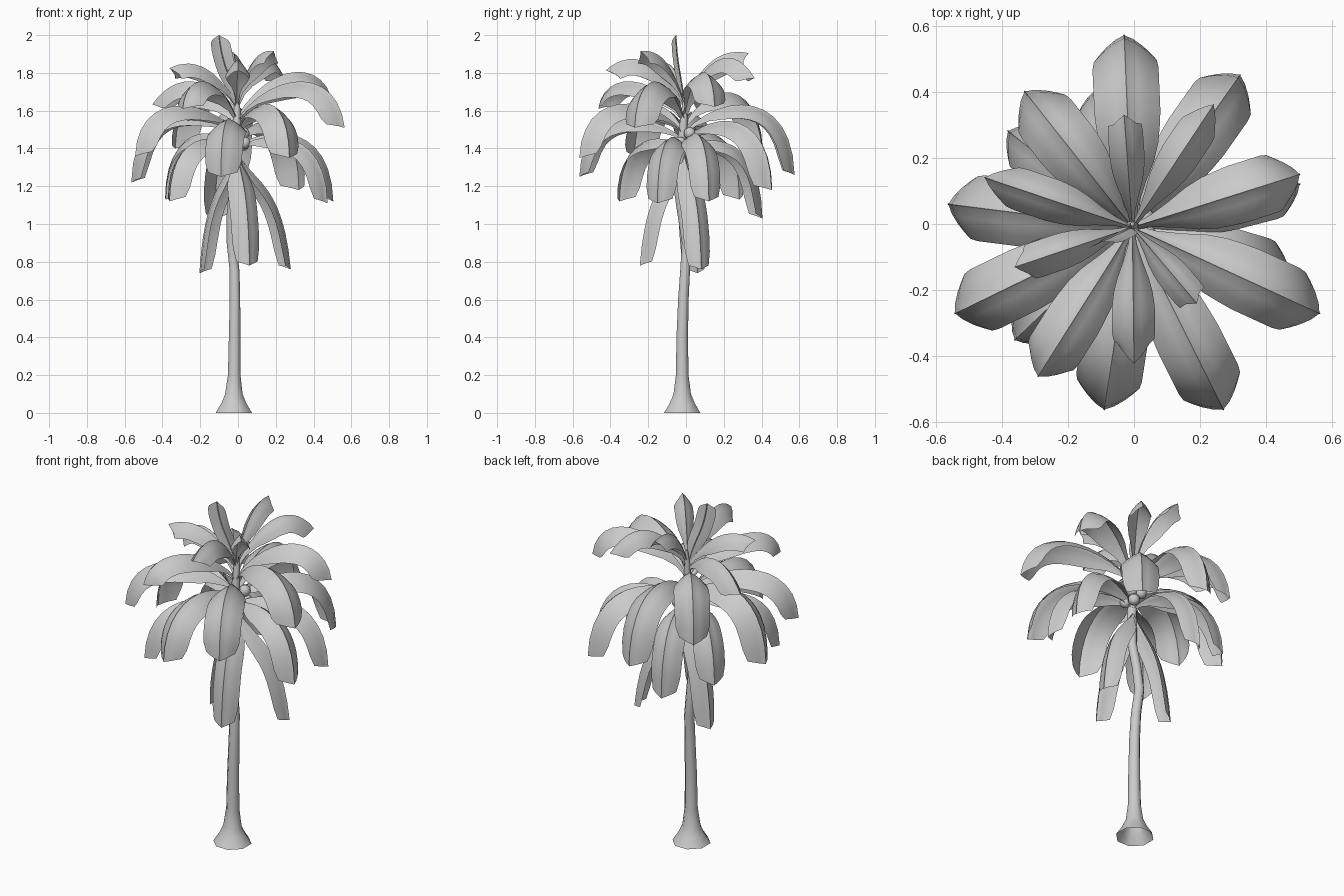
import bpy, bmesh, math
from mathutils import Vector

if "Cube" in bpy.data.objects:
    bpy.data.objects.remove(bpy.data.objects["Cube"])


def finish(bm, name):
    bmesh.ops.recalc_face_normals(bm, faces=bm.faces)
    me = bpy.data.meshes.new(name)
    bm.to_mesh(me)
    bm.free()
    ob = bpy.data.objects.new(name, me)
    bpy.context.collection.objects.link(ob)
    return ob


def skin(bm, rows, closed=False):
    for a, b in zip(rows, rows[1:]):
        n = len(a)
        for i in range(n if closed else n - 1):
            j = (i + 1) % n
            bm.faces.new((a[i], a[j], b[j], b[i]))


# trunk: flared eight-sided foot, open below, with a bent stem (x, y, z, radius)
def trunk():
    path = [(-.022, -.02, 0, .104), (-.022, -.02, .05, .072), (-.022, -.02, .1, .05),
            (-.02, -.02, .2, .036), (-.018, -.02, .4, .033), (-.016, -.014, .6, .03),
            (-.018, -.005, .75, .028), (-.035, .003, .9, .027), (-.035, -.02, 1.05, .027),
            (-.022, -.042, 1.2, .027), (-.01, -.03, 1.35, .028), (-.005, -.015, 1.5, .025),
            (-.005, -.005, 1.62, .018), (-.005, 0, 1.72, .006)]
    bm = bmesh.new()
    rows = []
    for x, y, z, r in path:
        rows.append([bm.verts.new((x + r * math.cos(k * math.pi / 4 + .39),
                                   y + r * math.sin(k * math.pi / 4 + .39), z)) for k in range(8)])
    skin(bm, rows, True)
    bm.faces.new(rows[-1])
    return finish(bm, "trunk")


# frond: arched sheet swept along a drooping curve, with a thin raised midrib
WIDTH = [(0, .1), (.12, .25), (.22, .68), (.35, .93), (.5, 1), (.86, 1), (.95, .93), (1, .78)]
ACROSS = [-1, -.7, -.35, -.05, 0, .05, .35, .7, 1]


def width_at(t):
    for (t0, w0), (t1, w1) in zip(WIDTH, WIDTH[1:]):
        if t <= t1:
            return w0 + (w1 - w0) * (t - t0) / (t1 - t0)
    return WIDTH[-1][1]


def frond(name, tip, base_z, mid_z, half, fold, reach, side=None):
    tip = Vector(tip)
    p0 = Vector((-.005, -.01, base_z))
    flat = Vector((tip.x - p0.x, tip.y - p0.y, 0))
    h = (mid_z - .125 * (base_z + tip.z)) / .75
    p1 = p0 + flat * .36
    p2 = p0 + flat * reach
    p1.z = p2.z = h
    s = Vector(side) if side else Vector((-flat.y, flat.x, 0)).normalized()
    bm = bmesh.new()
    rows = []
    steps = 12
    for k in range(steps + 1):
        t = k / steps
        u = 1 - t
        c = p0 * u**3 + p1 * 3 * u * u * t + p2 * 3 * u * t * t + tip * t**3
        d = (p1 - p0) * u * u + (p2 - p1) * 2 * u * t + (tip - p2) * t * t
        d.normalize()
        n = d.cross(s).normalized()
        w = half * width_at(t)
        row = []
        for a in ACROSS:
            drop = fold * abs(a) ** 1.5 * w - (.005 if a == 0 else 0)
            back = .025 * abs(a) if k == steps else 0
            row.append(bm.verts.new(c + s * a * w - n * drop - d * back))
        rows.append(row)
    skin(bm, rows)
    return finish(bm, name)


# fronds by tier: tip x, y, z, base height, mid height, half width
TOP = [(-.03, .33, 1.9, 1.64, 1.88, .053), (.19, -.24, 1.91, 1.64, 1.88, .05),
       (0, -.42, 1.81, 1.63, 1.86, .065), (-.36, -.13, 1.82, 1.62, 1.83, .055),
       (.24, .36, 1.77, 1.62, 1.87, .06), (-.45, .14, 1.63, 1.6, 1.75, .065)]
UPPER = [(.5, .15, 1.62, 1.56, 1.8, .09), (.56, -.27, 1.51, 1.55, 1.75, .1),
         (-.29, -.46, 1.61, 1.55, 1.75, .085), (-.33, .4, 1.4, 1.52, 1.69, .095)]
MIDDLE = [(.27, -.56, 1.35, 1.48, 1.63, .1), (-.09, -.56, 1.25, 1.44, 1.55, .1),
          (-.54, -.27, 1.36, 1.48, 1.62, .1), (-.56, .06, 1.22, 1.46, 1.58, .1),
          (-.03, .57, 1.26, 1.48, 1.62, .1), (.32, .45, 1.18, 1.44, 1.53, .1)]
LOWER = [(-.36, -.35, 1.12, 1.4, 1.43, .085), (-.38, .28, 1.13, 1.41, 1.46, .085),
         (.47, -.15, 1.11, 1.4, 1.44, .085), (.5, .12, 1.12, 1.41, 1.46, .085),
         (-.12, .4, 1.03, 1.4, 1.41, .085)]
HANGING = [(.06, -.24, .78, 1.37, 1.18, .075), (.275, .08, .76, 1.37, 1.17, .072),
           (-.2, .06, .74, 1.37, 1.16, .072)]
tiers = [("top", TOP, 1.25, .75), ("upper", UPPER, .8, .94), ("middle", MIDDLE, .72, .98),
         ("lower", LOWER, .75, .98), ("hanging", HANGING, .75, .85)]

parts = [trunk()]
for label, tier, fold, reach in tiers:
    for i, (x, y, z, b, m, w) in enumerate(tier):
        parts.append(frond(f"{label}_frond_{i + 1}", (x, y, z), b, m, w, fold, reach))

# young upright frond in the middle
parts.append(frond("upright_frond", (-.1, -.055, 2), 1.62, 1.81, .055, .25, .8, (.97, .2, 0)))

# fruit clustered under the crown
for i, c in enumerate([(.035, -.03, 1.43), (.03, .035, 1.42), (-.01, .045, 1.47),
                       (.03, .02, 1.48)]):
    bm = bmesh.new()
    bmesh.ops.create_uvsphere(bm, u_segments=10, v_segments=7, radius=.032)
    bmesh.ops.translate(bm, verts=bm.verts, vec=c)
    parts.append(finish(bm, f"fruit_{i + 1}"))

# smooth shading with sharp creases
for ob in parts:
    ob.select_set(True)
bpy.context.view_layer.objects.active = parts[0]
bpy.ops.object.shade_smooth_by_angle(angle=math.radians(50))
